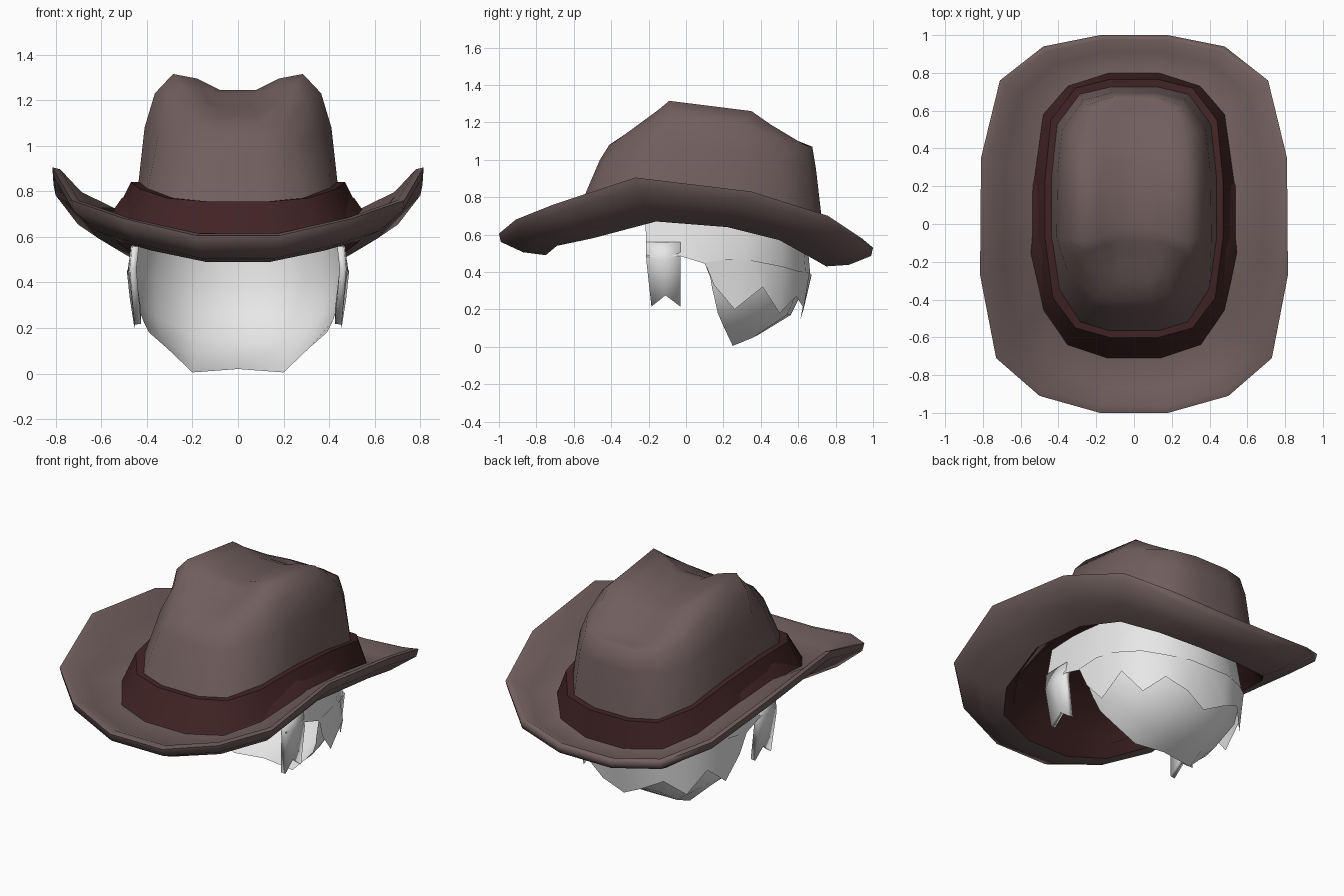
import bpy, bmesh, math
from mathutils import Vector


def material(name, rgb):
    m = bpy.data.materials.new(name)
    m.diffuse_color = (*rgb, 1)
    return m


FELT = material("brown felt", (0.165, 0.112, 0.112))
BAND = material("dark red band", (0.052, 0.017, 0.018))
HAIR = material("white hair", (0.8, 0.8, 0.8))


def finish(name, verts, faces, mat, angle):
    bm = bmesh.new()
    vs = [bm.verts.new(v) for v in verts]
    for f in faces:
        bm.faces.new([vs[i] for i in f])
    bmesh.ops.remove_doubles(bm, verts=bm.verts, dist=0.0005)
    bmesh.ops.recalc_face_normals(bm, faces=bm.faces)
    me = bpy.data.meshes.new(name)
    bm.to_mesh(me)
    bm.free()
    me.materials.append(mat)
    me.shade_smooth()
    me.set_sharp_from_angle(angle=math.radians(angle))
    ob = bpy.data.objects.new(name, me)
    bpy.context.collection.objects.link(ob)
    return ob


def mirror(p):
    return (-p[0], p[1], p[2])


def loft(name, rings, mat, cap=False, angle=75):
    """Skin half rings (front to back) mirrored into closed loops."""
    verts, faces = [], []
    for r in rings:
        verts += list(r) + [mirror(p) for p in reversed(r)]
    n = 2 * len(rings[0])
    for k in range(len(rings) - 1):
        for i in range(n):
            j = (i + 1) % n
            faces.append((k*n + i, k*n + j, (k+1)*n + j, (k+1)*n + i))
    if cap:
        o = (len(rings) - 1) * n
        for i in range(n // 2 - 1):
            faces.append((o + i, o + i + 1, o + n - 2 - i, o + n - 1 - i))
    return finish(name, verts, faces, mat, angle)


def sheet(name, patches, mat, both=False, angle=75):
    """Skin open patches made of rows; optionally with a mirrored half."""
    verts, faces = [], []
    for rows in patches:
        for s in ((1, -1) if both else (1,)):
            o = len(verts)
            n = len(rows[0])
            verts += [(s * x, y, z) for r in rows for x, y, z in r]
            for k in range(len(rows) - 1):
                for i in range(n - 1):
                    a = o + k*n + i
                    f = (a, a + 1, a + n + 1, a + n)
                    faces.append(f if s > 0 else f[::-1])
    return finish(name, verts, faces, mat, angle)


def blend(a, b, t, dz=0.0):
    return [tuple(Vector(p).lerp(Vector(q), t) + Vector((0, 0, dz))) for p, q in zip(a, b)]


# Key outlines of the hat
rim = [(.18, -1, .605), (.50, -.91, .68), (.73, -.71, .76), (.815, -.27, .905),
       (.81, .35, .83), (.71, .76, .70), (.48, .94, .58), (.18, 1, .53)]
band_foot = [(.14, -.71, .58), (.35, -.64, .60), (.48, -.45, .65), (.53, -.08, .72),
             (.53, .22, .70), (.48, .58, .62), (.35, .73, .55), (.13, .80, .52)]
under = [(.14, -.75, .49), (.38, -.69, .54), (.52, -.50, .58), (.58, -.16, .67),
         (.58, .22, .64), (.52, .50, .57), (.38, .68, .47), (.14, .75, .43)]
band_top = [(.13, -.60, .755), (.31, -.55, .77), (.43, -.39, .81), (.47, -.08, .84),
            (.47, .24, .82), (.44, .55, .76), (.31, .72, .70), (.13, .765, .68)]
crown_foot = [(.13, -.58, .72), (.29, -.53, .74), (.40, -.36, .78), (.44, -.08, .81),
              (.44, .25, .79), (.41, .53, .73), (.29, .69, .67), (.12, .73, .65)]

# Brim: dished top, rounded raised lip, curved underside
lip = blend(under, rim, .96, -.04)
loft("brim", [band_foot, blend(band_foot, rim, .55, -.025), blend(band_foot, rim, .88, .014),
              rim, lip, blend(under, lip, .5, -.02), under], FELT, angle=85)

# Band around the crown, its upper edge closing against the felt
tuck = [(x * .96, y * .96, t[2]) for (x, y, z), t in zip(crown_foot, band_top)]
loft("hat_band", [band_foot, band_top, tuck], BAND, angle=40)

# Dark lining below the crown
inner = [(x * .88, y * .88, z + .10) for x, y, z in under]
ceiling = [(x * .9, y * .9, z - .02) for x, y, z in band_top]
loft("lining", [under, inner, ceiling], BAND, cap=True)

# Crown with pinched front and centre crease
crown = [
    crown_foot,
    [(.11, -.46, 1.0), (.24, -.42, 1.02), (.35, -.26, 1.05), (.41, -.07, 1.08),
     (.405, .27, 1.05), (.38, .50, 1.0), (.27, .655, .97), (.12, .695, .95)],
    [(.09, -.41, 1.08), (.20, -.375, 1.10), (.30, -.20, 1.19), (.365, -.08, 1.23),
     (.36, .30, 1.19), (.34, .48, 1.12), (.25, .63, 1.08), (.11, .675, 1.07)],
    [(.08, -.31, 1.13), (.17, -.26, 1.18), (.25, -.15, 1.265), (.285, -.09, 1.315),
     (.28, .35, 1.26), (.27, .45, 1.19), (.22, .60, 1.10), (.10, .65, 1.075)],
    [(.07, -.25, 1.16), (.13, -.20, 1.19), (.16, -.11, 1.25), (.18, -.06, 1.295),
     (.18, .34, 1.25), (.18, .44, 1.19), (.15, .59, 1.10), (.08, .63, 1.08)],
    [(.06, -.20, 1.18), (.07, -.15, 1.20), (.08, -.09, 1.23), (.08, -.02, 1.245),
     (.08, .33, 1.22), (.08, .42, 1.18), (.07, .56, 1.10), (.05, .60, 1.08)],
]
loft("crown", crown, FELT, cap=True)


def across(half):
    """Complete a half row that ends on the centre line."""
    return half + [mirror(p) for p in reversed(half[:-1])]


# Hair: open-fronted bowl tucking in at the nape
hair_top = [(.42, -.22, .74), (.43, -.03, .74), (.43, .10, .73), (.41, .32, .72),
            (.32, .50, .68), (.15, .62, .66), (0, .64, .66)]
hair_mid = [(.475, -.21, .48), (.48, -.03, .485), (.485, .10, .445), (.46, .32, .46),
            (.36, .52, .42), (.18, .64, .39), (0, .665, .38)]
hair_low = [(.455, .13, .37), (.44, .28, .31), (.36, .45, .25), (.19, .54, .17), (0, .56, .17)]
hair_nape = [(.44, .14, .31), (.415, .22, .23), (.33, .32, .15), (.19, .36, .05), (0, .38, .06)]
hair_edge = [(.43, .15, .27), (.39, .17, .18), (.31, .20, .11), (.20, .25, .005), (0, .26, .02)]
sheet("hair", [[across(hair_top), across(hair_mid)],
               [across(r) for r in (hair_mid[2:], hair_low, hair_nape, hair_edge)]], HAIR)

# Jagged locks lying over the nape
lock_top = [(.488, .10, .45), (.475, .24, .47), (.45, .36, .46), (.375, .515, .43),
            (.27, .60, .405), (.13, .66, .395), (0, .672, .385)]
lock_tip = [(.475, .15, .33), (.455, .26, .20), (.435, .41, .32), (.355, .50, .18),
            (.26, .59, .27), (.13, .63, .205), (0, .61, .14)]
sheet("hair_locks", [[across(lock_top), across(lock_tip)]], HAIR)

# Notched sideburns
sideburn = sheet("sideburns", [[
    [(.465, -.215, .56), (.47, -.12, .56), (.47, -.03, .56)],
    [(.476, -.212, .46), (.481, -.12, .46), (.481, -.03, .46)],
    [(.455, -.185, .215), (.455, -.11, .275), (.455, -.03, .215)]]], HAIR, both=True)
solid = sideburn.modifiers.new("thickness", 'SOLIDIFY')
solid.thickness = 0.03
solid.offset = -1
